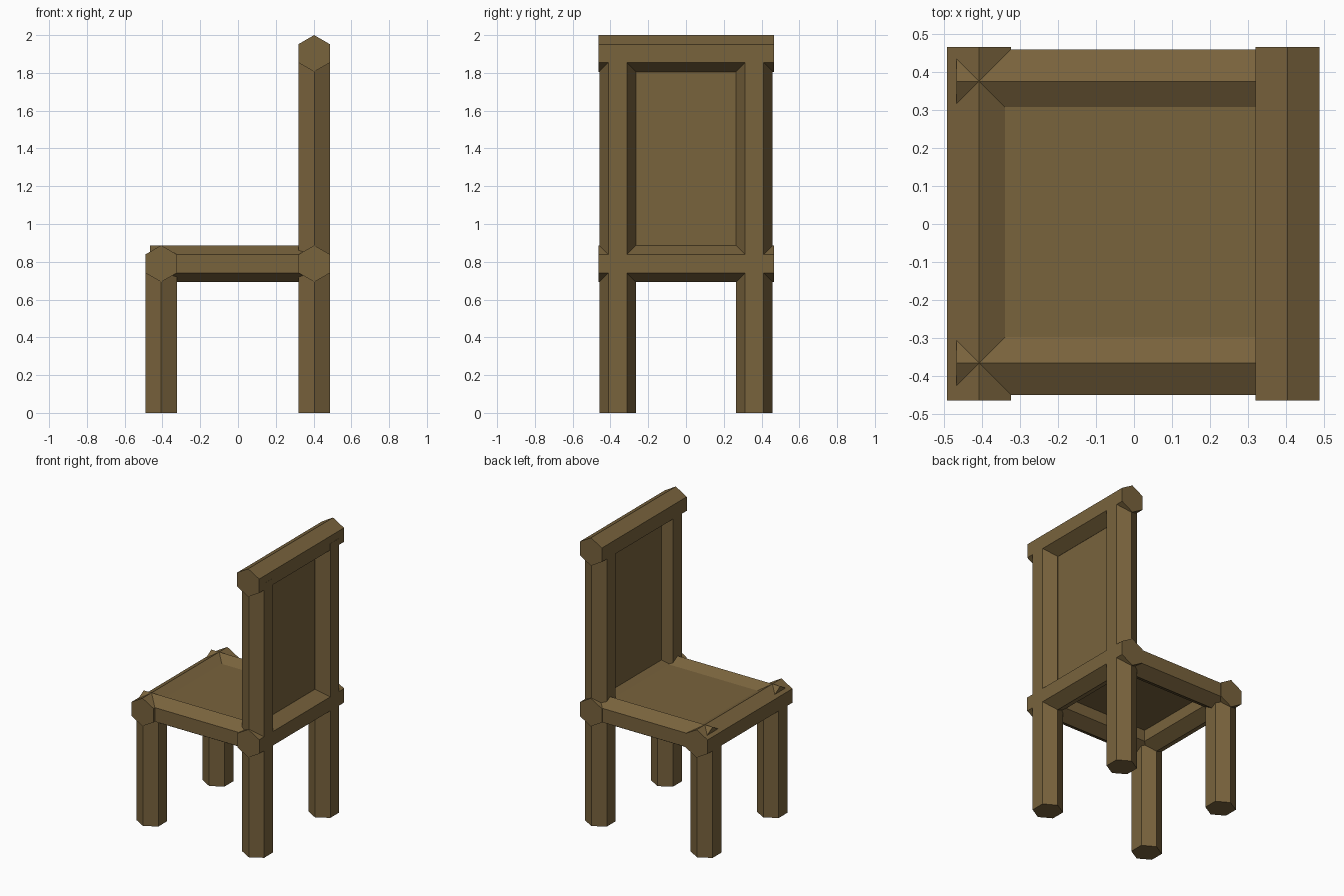
import bpy, bmesh, math
from mathutils import Vector, Matrix

if "Cube" in bpy.data.objects:
    bpy.data.objects.remove(bpy.data.objects["Cube"])

wood = bpy.data.materials.new("brown wood")
wood.diffuse_color = (0.19, 0.125, 0.046, 1)
wood.use_nodes = True
wood.node_tree.nodes["Principled BSDF"].inputs["Base Color"].default_value = wood.diffuse_color

R = 0.097            # hexagonal beam radius
FX, BX = -0.407, 0.404   # front and back beam lines
LEG_Y = 0.362
RAIL_Z = 0.79


def finish(name, bm):
    me = bpy.data.meshes.new(name)
    bmesh.ops.recalc_face_normals(bm, faces=bm.faces[:])
    bm.to_mesh(me)
    bm.free()
    me.materials.append(wood)
    ob = bpy.data.objects.new(name, me)
    bpy.context.collection.objects.link(ob)
    return ob


def beam(name, a, b, point):
    """Hexagonal beam from a to b, with one ridge facing the direction 'point'."""
    a, b, u = Vector(a), Vector(b), Vector(point)
    v = (b - a).normalized().cross(u)
    bm = bmesh.new()
    offs = [R * (u * math.cos(k * math.pi / 3) + v * math.sin(k * math.pi / 3)) for k in range(6)]
    lo = bm.faces.new([bm.verts.new(a + o) for o in offs])
    ext = bmesh.ops.extrude_face_region(bm, geom=[lo], use_keep_orig=True)
    top = [g for g in ext["geom"] if isinstance(g, bmesh.types.BMVert)]
    bmesh.ops.translate(bm, verts=top, vec=b - a)
    return finish(name, bm)


def panel(name, lo, hi):
    lo, hi = Vector(lo), Vector(hi)
    bm = bmesh.new()
    bmesh.ops.create_cube(bm, size=1, matrix=Matrix.Translation((lo + hi) / 2) @ Matrix.Diagonal((*(hi - lo), 1)))
    return finish(name, bm)


# legs and seat side rails, both sides
for s, side in ((-1, "right"), (1, "left")):
    y = s * LEG_Y
    beam(f"front_leg_{side}", (FX, y, 0), (FX, y, 0.79), (0, 1, 0))
    beam(f"back_leg_{side}", (BX, y, 0), (BX, y, 1.9), (0, 1, 0))
    ry = s * 0.37 + 0.005
    beam(f"seat_rail_{side}", (-0.467, ry, RAIL_Z), (0.42, ry, RAIL_Z), (0, 0, 1))

# cross rails
for name, x, z in (("front_seat_rail", FX, RAIL_Z), ("back_seat_rail", BX, RAIL_Z), ("top_rail", BX - 0.001, 1.903)):
    beam(name, (x, -0.464, z), (x, 0.465, z), (0, 0, 1))

# panels
panel("seat", (FX, -0.36, 0.82), (BX, 0.37, 0.848))
panel("backrest", (0.383, -LEG_Y, RAIL_Z), (0.4, LEG_Y, 1.9))
